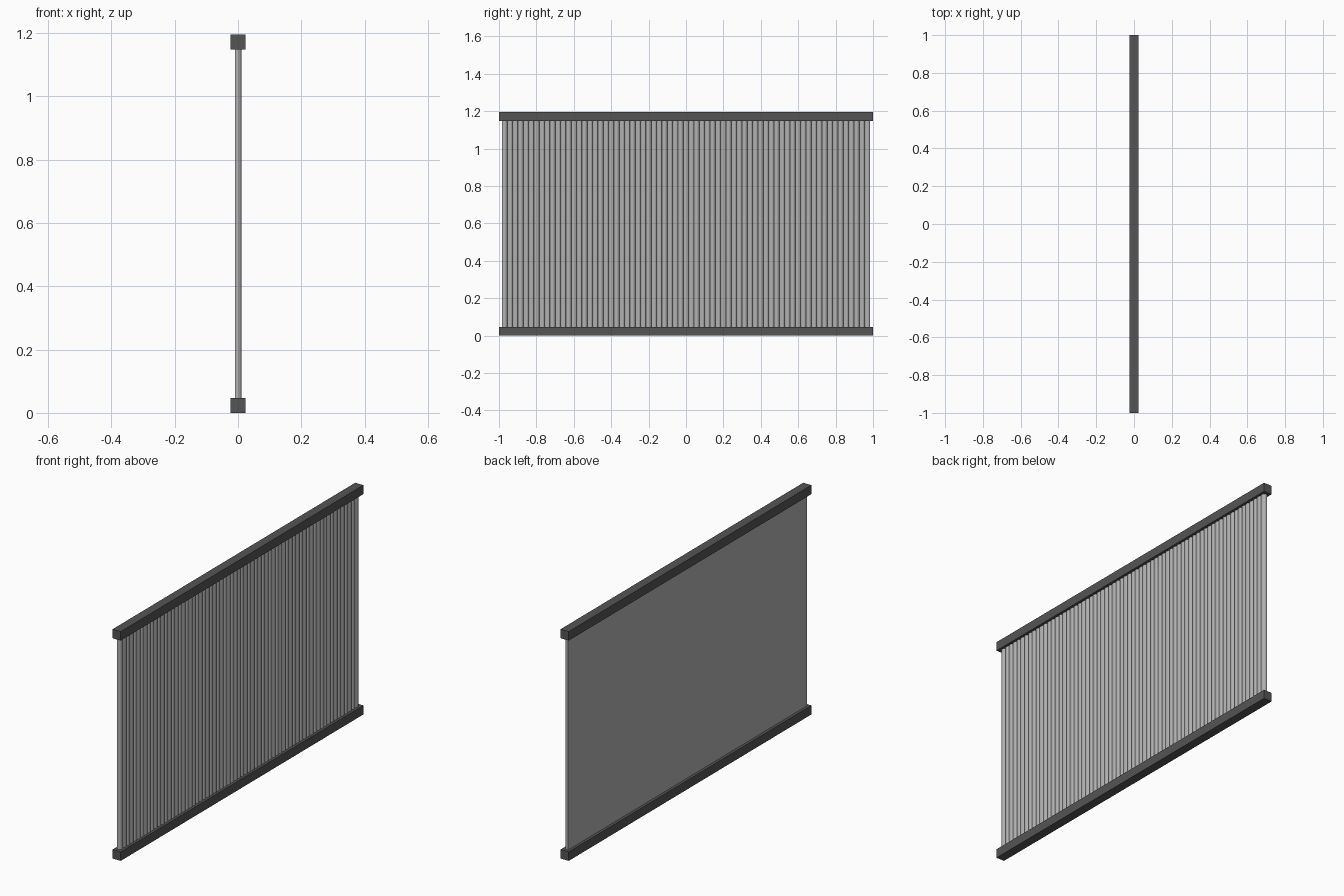
import bpy, bmesh

if "Cube" in bpy.data.objects:
    bpy.data.objects.remove(bpy.data.objects["Cube"])

HALF = 0.984          # half length of the slatted panel
Z0, Z1 = 0.046, 1.15  # panel bottom and top
COUNT = 69
PITCH = 2 * HALF / COUNT


def finish(name, bm):
    bmesh.ops.recalc_face_normals(bm, faces=bm.faces)
    me = bpy.data.meshes.new(name)
    bm.to_mesh(me)
    bm.free()
    ob = bpy.data.objects.new(name, me)
    bpy.context.collection.objects.link(ob)
    return ob


def dark():
    m = bpy.data.materials.new("dark_metal")
    m.diffuse_color = (0.09, 0.09, 0.09, 1)
    m.use_nodes = True
    m.node_tree.nodes["Principled BSDF"].inputs["Base Color"].default_value = m.diffuse_color
    return m


def panel_grey():
    m = bpy.data.materials.new("panel_grey")
    m.diffuse_color = (0.45, 0.45, 0.45, 1)
    m.use_nodes = True
    m.node_tree.nodes["Principled BSDF"].inputs["Base Color"].default_value = m.diffuse_color
    return m


def rail(name, z0, z1, mat):
    bm = bmesh.new()
    bmesh.ops.create_cube(bm, size=1)
    bmesh.ops.scale(bm, vec=(0.047, 2, z1 - z0), verts=bm.verts)
    bmesh.ops.translate(bm, vec=(0, 0, (z0 + z1) / 2), verts=bm.verts)
    finish(name, bm).data.materials.append(mat)


# top and bottom rails
rail_mat = dark()
rail("bottom_rail", 0, 0.047, rail_mat)
rail("top_rail", 1.149, 1.196, rail_mat)

# panel: flat back, row of chamfered slats with grooves on the +x side
section = [(-0.009, -HALF)]
for i in range(COUNT):
    y = -HALF + i * PITCH
    section += [(0.002, y), (0.0085, y + 0.14 * PITCH), (0.011, y + 0.32 * PITCH),
                (0.011, y + 0.68 * PITCH), (0.0085, y + 0.86 * PITCH)]
section += [(0.002, HALF), (-0.009, HALF)]

bm = bmesh.new()
face = bm.faces.new([bm.verts.new((x, y, Z0)) for x, y in section])
ext = bmesh.ops.extrude_face_region(bm, geom=[face])
bmesh.ops.translate(bm, vec=(0, 0, Z1 - Z0),
                    verts=[v for v in ext["geom"] if isinstance(v, bmesh.types.BMVert)])
finish("slatted_panel", bm).data.materials.append(panel_grey())
